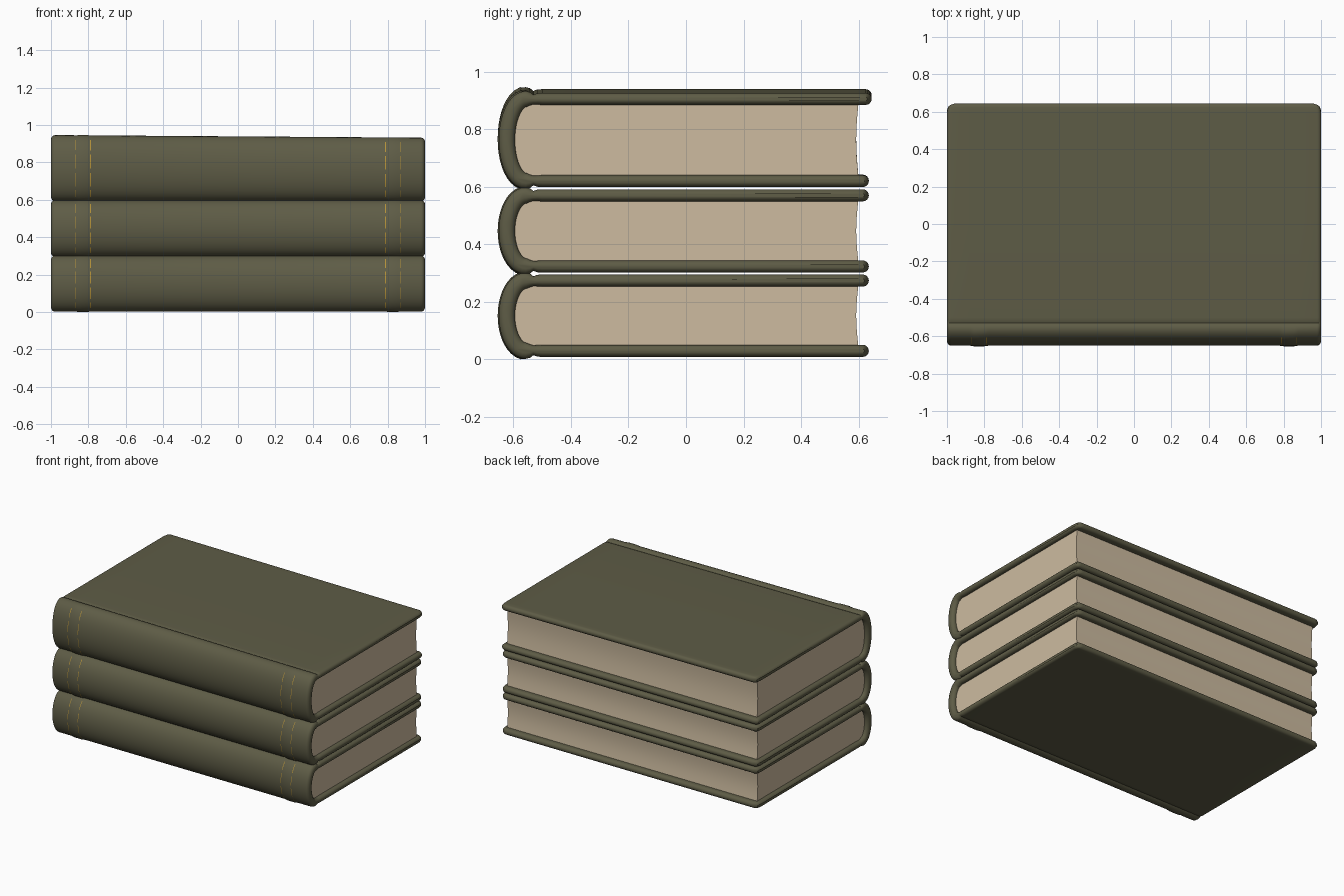
import bpy, bmesh, math

if "Cube" in bpy.data.objects:
    bpy.data.objects.remove(bpy.data.objects["Cube"])


def material(name, rgb):
    m = bpy.data.materials.new(name)
    m.diffuse_color = (*rgb, 1)
    m.use_nodes = True
    m.node_tree.nodes["Principled BSDF"].inputs["Base Color"].default_value = m.diffuse_color
    return m


CLOTH = material("olive cloth", (0.112, 0.107, 0.061))
PAPER = material("cream paper", (0.61, 0.50, 0.35))
GOLD = material("gold line", (0.45, 0.28, 0.04))
ARC = 20          # segments round a spine
HINGE = -0.555    # y where the spine arc starts


def finish(bm, name, mats):
    bmesh.ops.recalc_face_normals(bm, faces=bm.faces)
    me = bpy.data.meshes.new(name)
    bm.to_mesh(me)
    bm.free()
    for m in mats:
        me.materials.append(m)
    ob = bpy.data.objects.new(name, me)
    bpy.context.collection.objects.link(ob)
    bpy.ops.object.select_all(action='DESELECT')
    ob.select_set(True)
    bpy.context.view_layer.objects.active = ob
    bpy.ops.object.shade_smooth_by_angle(angle=math.radians(40))
    return ob


def loft(bm, rings):
    """Join closed rings; returns rows of side faces."""
    rows = [[bm.verts.new(p) for p in r] for r in rings]
    n = len(rows[0])
    faces = [[bm.faces.new((a[i], a[(i + 1) % n], b[(i + 1) % n], b[i]))
              for i in range(n)] for a, b in zip(rows, rows[1:])]
    bm.faces.new(rows[0])
    bm.faces.new(rows[-1])
    return faces


def spine_arc(z0, z1, depth):
    mid, half = (z0 + z1) / 2, (z1 - z0) / 2
    return [(HINGE - depth * math.sin(math.pi * i / ARC),
             mid - half * math.cos(math.pi * i / ARC)) for i in range(ARC + 1)]


def cover(name, z0, z1, top_back, tilt):
    lo, hi = z0 + 0.03, z1 - 0.03
    # centre line and half thickness: lower board, joint, spine, joint, upper board
    low = [(0.614, lo, .021), (0.592, lo, .021), (0.0, lo, .021), (-0.50, lo, .021),
           (-0.515, lo, .020), (-0.53, lo + .002, .017), (-0.543, lo, .024)]
    up = [(y, lo + hi - z, h) for y, z, h in reversed(low)]
    up[-1] = (top_back - .021, hi, .021)
    path = low + [(y, z, .028) for y, z in spine_arc(lo, hi, 0.067)] + up
    n, first, last = len(path), len(low), len(low) + ARC
    normals = []
    for i in range(n):
        a, b = path[max(i - 1, 0)], path[min(i + 1, n - 1)]
        ty, tz = b[0] - a[0], b[1] - a[1]
        d = math.hypot(ty, tz)
        normals.append((-tz / d, ty / d))

    def ring(x, scale, ridge):
        pts = []
        for i, ((y, z, h), (ny, nz)) in enumerate(zip(path, normals)):
            k = h * scale + (ridge if first < i < last else 0)
            pts.append((y + ny * k, z + nz * k))
        caps = [math.pi * j / 8 for j in range(1, 8)]
        r = .021 * scale
        pts += [(path[-1][0] + r * math.sin(a), hi + r * math.cos(a)) for a in caps]
        pts += [(y - ny * h * scale, z - nz * h * scale)
                for (y, z, h), (ny, nz) in reversed(list(zip(path, normals)))]
        pts += [(path[0][0] + r * math.sin(a), lo + r * math.cos(a)) for a in caps]
        out = []
        for y, z in pts:
            over = min(max(0, y - (top_back - .043)), .0445)   # rounded back corners
            xx = x * (1 - .045 + math.sqrt(.045 ** 2 - over ** 2))
            out.append((xx, y, z - tilt * xx * (z - z0) / (z1 - z0)))
        return out

    # half of the stations along the spine: (x, thickness scale, ridge height)
    half = [(.775, 1, 0), (.787, 1, .002), (.791, 1, .002), (.80, 1, .004),
            (.855, 1, .004), (.866, 1, .002), (.870, 1, .002), (.88, 1, 0)]
    for deg in (0, 20, 40, 58, 74):
        a = math.radians(deg)
        half.append((.979 + .021 * math.sin(a) / math.sin(math.radians(74)), math.cos(a), 0))
    stations = [(-x, s, r) for x, s, r in reversed(half)] + half
    bm = bmesh.new()
    rows = loft(bm, [ring(*s) for s in stations])
    # broken gold lines across the spine
    for (xa, _, _), (xb, _, _), row in zip(stations, stations[1:], rows):
        if abs(abs(xa - xb) - .004) < 1e-5:
            for i in range(first + 3, last - 3):
                if i % 4:
                    row[i].material_index = 1
    finish(bm, name, [CLOTH, GOLD])


def pages(name, z0, z1, tilt):
    lo, hi = z0 + .035, z1 - .035
    prof = spine_arc(lo, hi, 0.045)
    for i in range(9):     # hollow fore edge
        t = i / 8
        prof.append((0.60 - .009 * math.sin(math.pi * t), hi + (lo - hi) * t))
    bm = bmesh.new()
    loft(bm, [[(x, y, z - tilt * x * (z - z0) / (z1 - z0)) for y, z in prof]
              for x in (-.972, .972)])
    finish(bm, name, [PAPER])


# three stacked books: bottom z, top z, back of upper board, lid tilt
for label, z0, z1, back, tilt in (("bottom", 0.0, 0.304, .635, 0),
                                  ("middle", 0.293, 0.600, .635, 0),
                                  ("top", 0.590, 0.941, .645, .007)):
    cover(label + "_book_cover", z0, z1, back, tilt)
    pages(label + "_book_pages", z0, z1, tilt)
